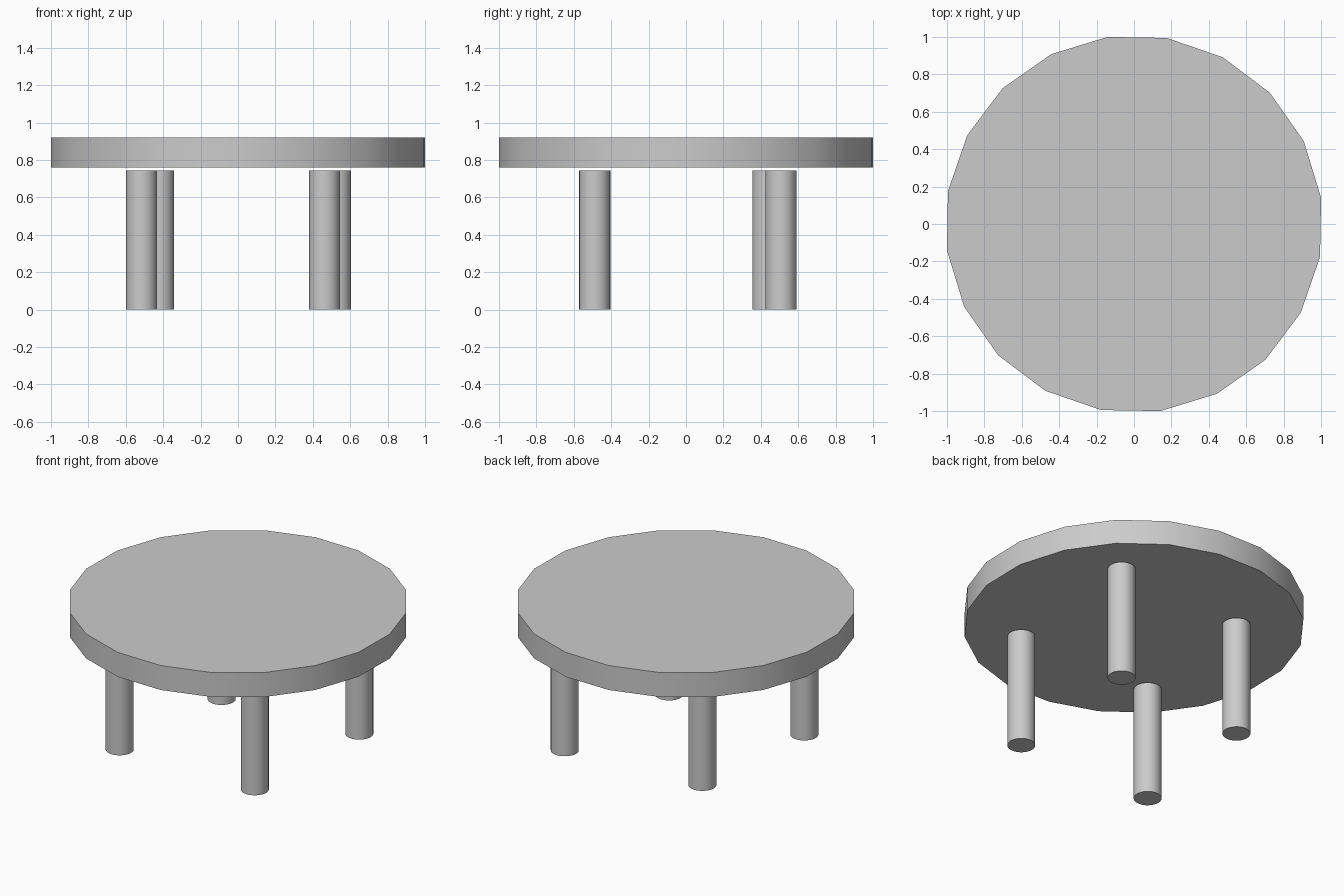
import bpy
from math import radians

if "Cube" in bpy.data.objects:
    bpy.data.objects.remove(bpy.data.objects["Cube"])


def cylinder(name, sides, radius, x, y, z0, z1, turn=0):
    bpy.ops.mesh.primitive_cylinder_add(
        vertices=sides, radius=radius, depth=z1 - z0,
        location=(x, y, (z0 + z1) / 2), rotation=(0, 0, radians(turn)))
    bpy.context.object.name = name
    bpy.ops.object.shade_smooth_by_angle(angle=radians(30))


# Twenty-sided table top, slightly turned (18 degree sides, first corner at 8 degrees)
cylinder("table_top", 20, 1.01, 0, 0, 0.76, 0.92, turn=8)

# Four round legs, placed slightly unevenly, ending just under the top
legs = {
    "front_left_leg": (-0.515, -0.488),
    "front_right_leg": (0.463, -0.488),
    "back_left_leg": (-0.425, 0.438),
    "back_right_leg": (0.522, 0.508),
}
for name, (x, y) in legs.items():
    cylinder(name, 32, 0.083, x, y, 0, 0.745)
